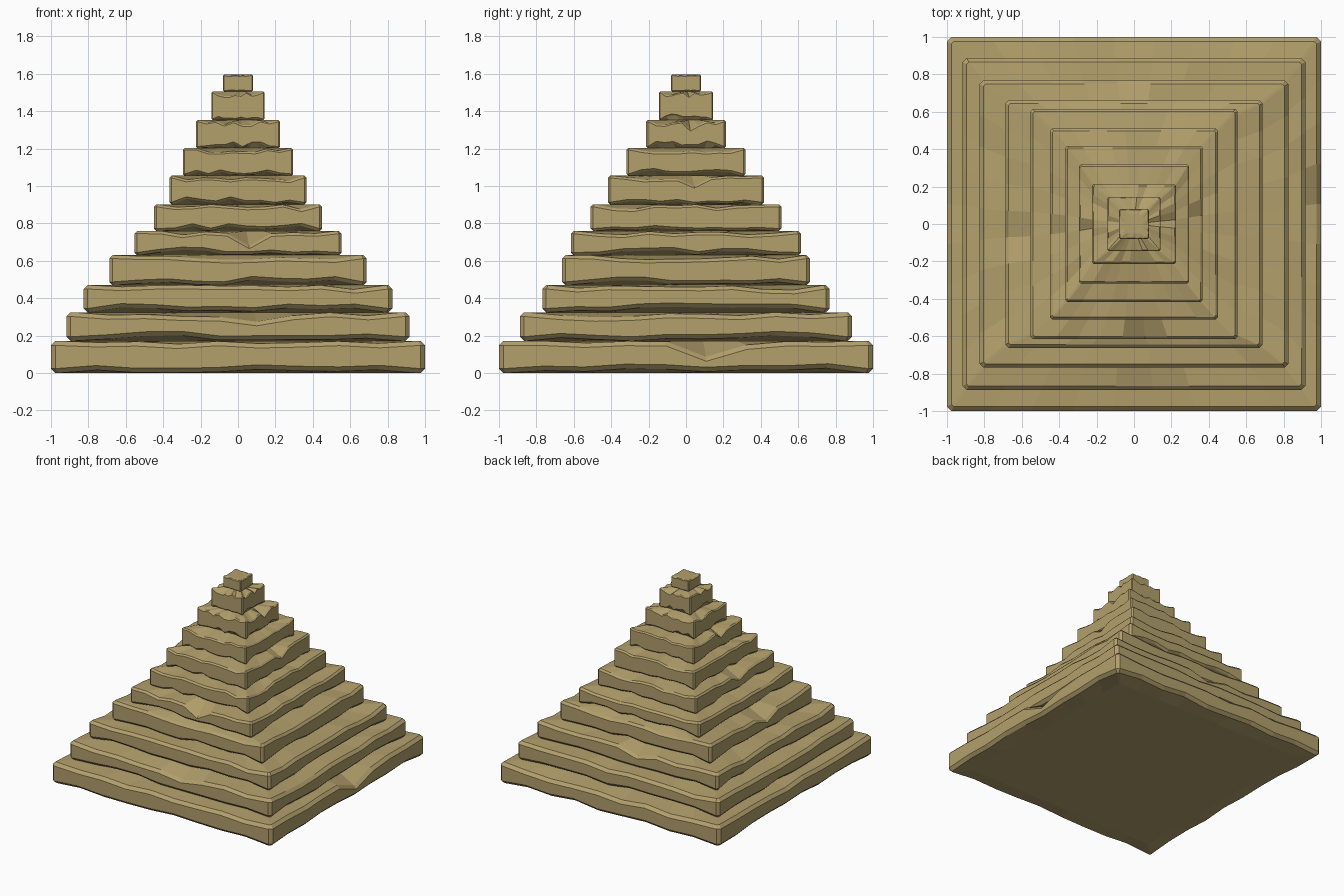
import bpy, bmesh, random

if "Cube" in bpy.data.objects:
    bpy.data.objects.remove(bpy.data.objects["Cube"])

random.seed(7)
SEG = 9  # segments along each side

# half width x, half depth y, bottom z, top z
TIERS = [(1.0, 1.0, 0.0, 0.172), (0.917, 0.888, 0.172, 0.325), (0.825, 0.768, 0.325, 0.47),
         (0.688, 0.663, 0.47, 0.63), (0.554, 0.616, 0.63, 0.76), (0.45, 0.51, 0.76, 0.902),
         (0.367, 0.418, 0.902, 1.055), (0.295, 0.318, 1.055, 1.203), (0.225, 0.213, 1.203, 1.352),
         (0.142, 0.145, 1.352, 1.505), (0.08, 0.08, 1.505, 1.596)]
# deep chips in the upper edge: (tier, side) -> depth; sides: front, right, back, left
CHIPS = {(0, 1): 0.085, (1, 0): 0.05, (4, 0): 0.08, (6, 1): 0.055, (8, 1): 0.05,
         (2, 2): 0.05, (3, 3): 0.075, (5, 3): 0.06, (7, 3): 0.05}

stone = bpy.data.materials.new("sandstone")
stone.diffuse_color = (0.45, 0.35, 0.15, 1)
stone.use_nodes = True
stone.node_tree.nodes["Principled BSDF"].inputs["Base Color"].default_value = stone.diffuse_color


def ring_points(hx, hy, cut):
    """Rectangle outline with clipped corners, counter-clockwise from the front."""
    pts = []
    for side in range(4):
        a, b = (hx, hy) if side % 2 == 0 else (hy, hx)
        for i in range(SEG + 1):
            u, v = (a - cut) * (2 * i / SEG - 1), -b
            for _ in range(side):
                u, v = -v, u
            pts.append((u, v))
    return pts


def wear(amount):
    """Random drop per outline point, none at the corners."""
    return [0 if i in (0, SEG) else random.uniform(0, amount)
            for _ in range(4) for i in range(SEG + 1)]


def worn_tier(n, hx, hy, z0, z1):
    c = 0.004 + 0.02 * hx
    top, low = wear(0.026), wear(0.03)
    if n == len(TIERS) - 1:
        top, low = wear(0.006), wear(0.004)
    for side in range(4):
        if (n, side) in CHIPS:
            top[side * (SEG + 1) + 5] = CHIPS[n, side]
    # top slope runs inward to just under the next tier
    nx, ny = TIERS[n + 1][:2] if n + 1 < len(TIERS) else (hx * 0.7, hy * 0.7)
    flat = [0] * len(top)
    rings = [(hx * 0.86, hy * 0.86, 0.01, z0, flat),
             (hx - c, hy - c, c / 2, z0, low),
             (hx, hy, c, z0 + c, low),
             (hx, hy, c, z1 - c, [-d for d in top]),
             (hx - c, hy - c, c / 2, z1, [-d for d in top]),
             (nx * 0.93, ny * 0.93, 0.01, z1, flat)]
    bm = bmesh.new()
    loops = [[bm.verts.new((x, y, z + d)) for (x, y), d in zip(ring_points(rx, ry, cut), dz)]
             for rx, ry, cut, z, dz in rings]
    count = len(flat)
    for a, b in zip(loops, loops[1:]):
        for i in range(count):
            j = (i + 1) % count
            bm.faces.new((a[i], a[j], b[j], b[i]))
    bm.faces.new(loops[0][::-1])
    bm.faces.new(loops[-1])
    mesh = bpy.data.meshes.new(f"stone_tier_{n + 1}")
    bm.to_mesh(mesh)
    bm.free()
    mesh.materials.append(stone)
    bpy.context.collection.objects.link(bpy.data.objects.new(mesh.name, mesh))


# Stack of weathered stone tiers
for n, dims in enumerate(TIERS):
    worn_tier(n, *dims)
